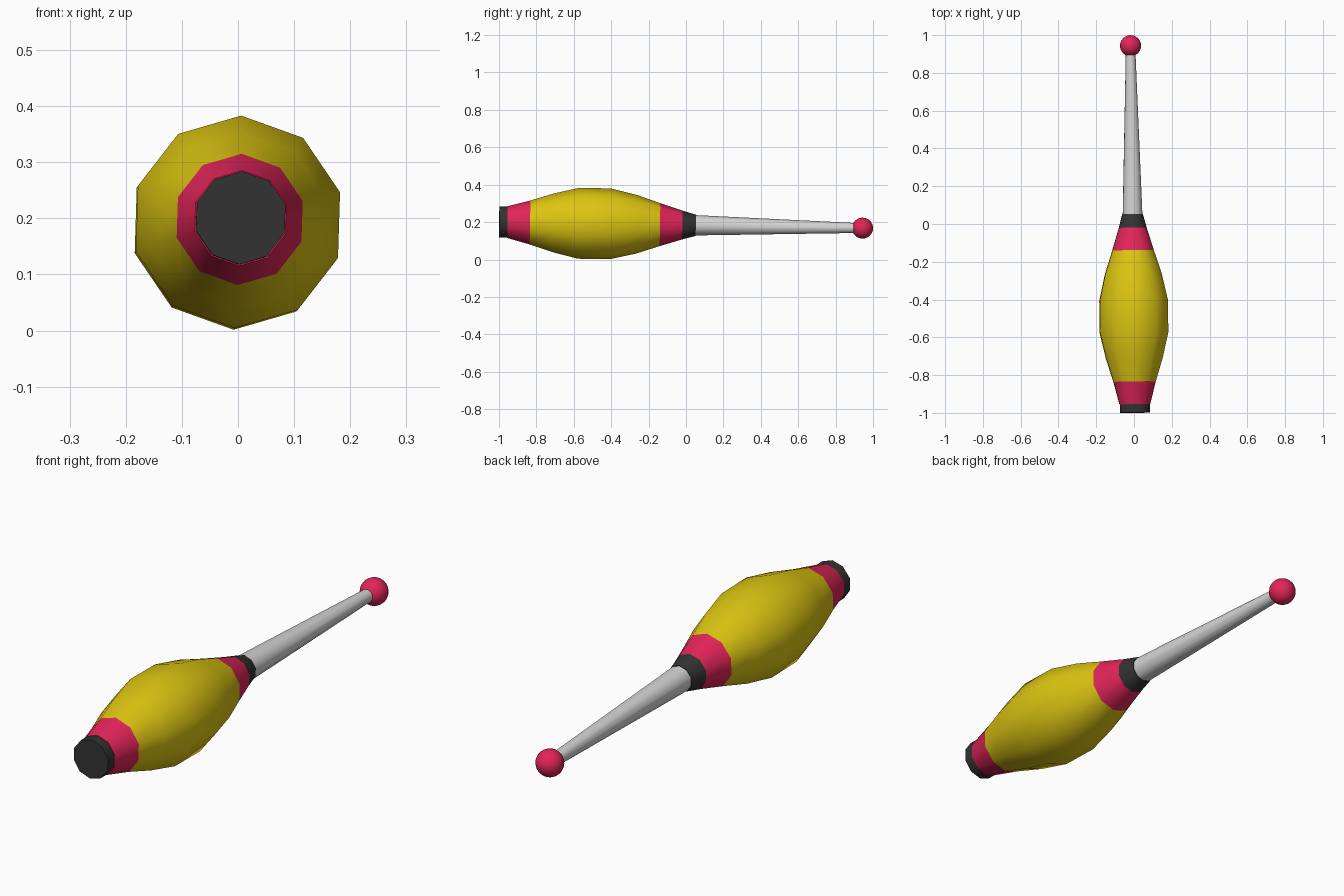
import bpy, bmesh, math
from mathutils import Vector

if "Cube" in bpy.data.objects:
    bpy.data.objects.remove(bpy.data.objects["Cube"])

# Slightly tilted main axis of the club, resting on its belly
AXIS = Vector((-0.012, 1, -0.017)).normalized()
ORIGIN = Vector((-0.007, 0, 0.184))
ROT = Vector((0, 1, 0)).rotation_difference(AXIS)


def mat(name, rgb):
    m = bpy.data.materials.new(name)
    m.diffuse_color = (*rgb, 1)
    m.use_nodes = True
    m.node_tree.nodes["Principled BSDF"].inputs["Base Color"].default_value = m.diffuse_color
    return m


YELLOW = mat("yellow", (0.72, 0.56, 0.006))
RED = mat("raspberry red", (0.76, 0.018, 0.10))
DARK = mat("charcoal", (0.032, 0.032, 0.032))
GREY = mat("light grey", (0.66, 0.66, 0.66))


def finish(name, bm, mats, angle):
    """Turn a bmesh built along +y into an object laid along the tilted axis."""
    bmesh.ops.recalc_face_normals(bm, faces=bm.faces)
    me = bpy.data.meshes.new(name)
    bm.to_mesh(me)
    bm.free()
    for m in mats:
        me.materials.append(m)
    ob = bpy.data.objects.new(name, me)
    ob.rotation_mode = 'QUATERNION'
    ob.rotation_quaternion = ROT
    ob.location = ORIGIN
    bpy.context.collection.objects.link(ob)
    bpy.ops.object.select_all(action='DESELECT')
    ob.select_set(True)
    bpy.context.view_layer.objects.active = ob
    bpy.ops.object.shade_smooth_by_angle(angle=math.radians(angle))
    return ob


def lathe(name, profile, mats, sides=10, angle=42):
    """Profile rows: (y, radius, material index of the band that follows)."""
    bm = bmesh.new()
    rings = []
    for y, r, _ in profile:
        a = [math.radians(88.2) + math.tau * i / sides for i in range(sides)]
        rings.append([bm.verts.new((r * math.cos(t), y, r * math.sin(t))) for t in a])
    for lo, hi, row in zip(rings, rings[1:], profile):
        for i in range(sides):
            j = (i + 1) % sides
            bm.faces.new((lo[i], lo[j], hi[j], hi[i])).material_index = row[2]
    bm.faces.new(rings[0]).material_index = profile[0][2]
    bm.faces.new(rings[-1]).material_index = profile[-1][2]
    return finish(name, bm, mats, angle)


# Body: red band, yellow belly, red band, dark collar
lathe("body", [(-0.955, 0.085, 1), (-0.835, 0.117, 0), (-0.71, 0.157, 0),
               (-0.575, 0.1895, 0), (-0.405, 0.1895, 0), (-0.265, 0.157, 0),
               (-0.14, 0.115, 1), (-0.02, 0.077, 2), (0.052, 0.057, 2)],
      [YELLOW, RED, DARK])

# Flat end cap
lathe("end_cap", [(-0.999, 0.083, 0), (-0.95, 0.083, 0)], [DARK])

# Tapered handle
lathe("handle", [(0.03, 0.055, 0), (0.93, 0.026, 0)], [GREY])

# Ball knob at the tip
bm = bmesh.new()
bmesh.ops.create_uvsphere(bm, u_segments=24, v_segments=16, radius=0.056)
bmesh.ops.translate(bm, verts=bm.verts, vec=(0, 0.944, 0))
finish("knob", bm, [RED], 60)
